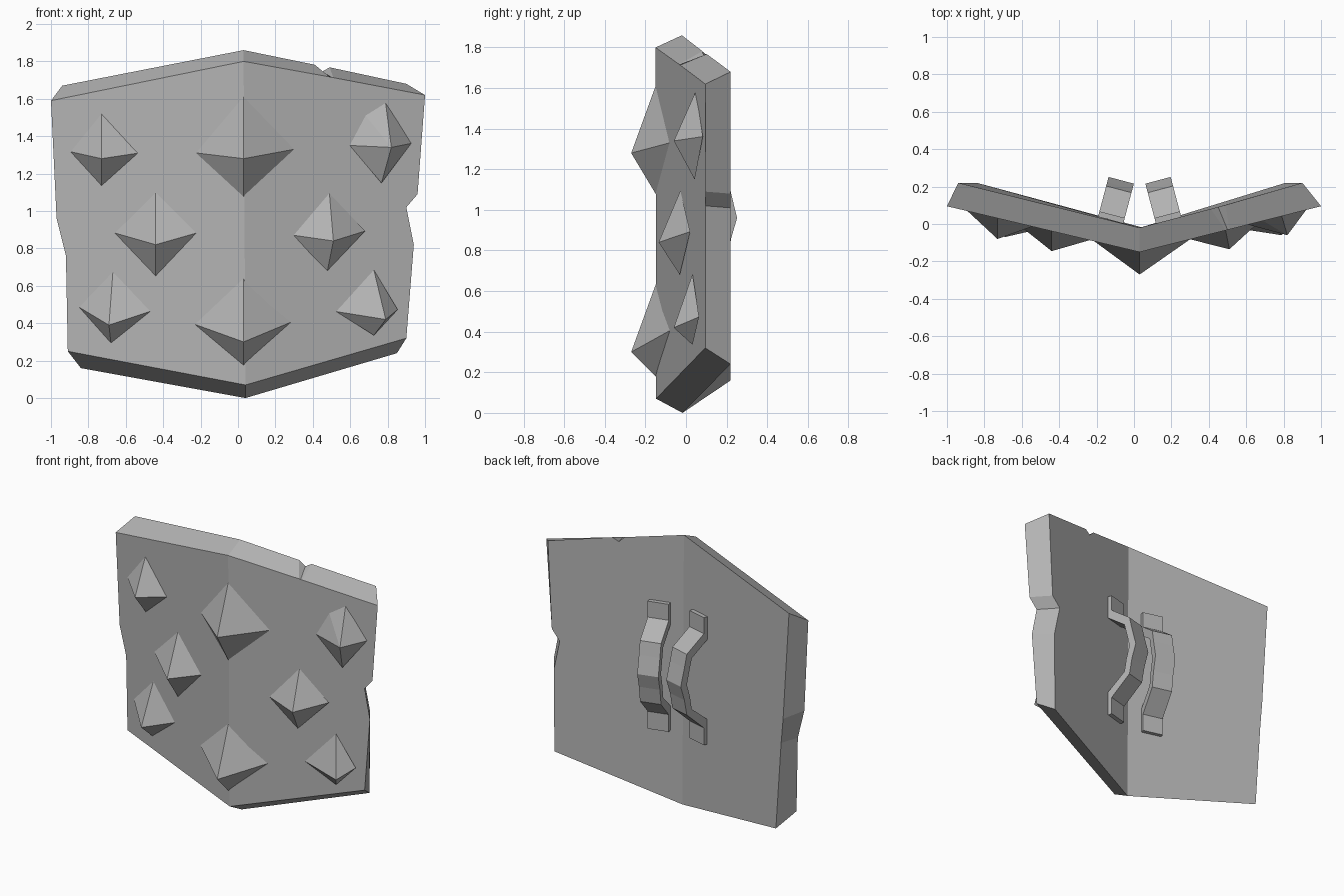
import bpy, bmesh
from mathutils import Vector

cube = bpy.data.objects.get("Cube")
if cube:
    bpy.data.objects.remove(cube, do_unlink=True)

RIDGE = 0.03

# One plain grey for everything
grey = bpy.data.materials.new("stone_grey")
grey.use_nodes = True
colour = (0.45, 0.45, 0.45, 1)
grey.diffuse_color = colour
grey.node_tree.nodes["Principled BSDF"].inputs["Base Color"].default_value = colour


def make(name, verts, faces):
    bm = bmesh.new()
    vs = [bm.verts.new(v) for v in verts]
    for f in faces:
        bm.faces.new([vs[i] for i in f])
    bmesh.ops.recalc_face_normals(bm, faces=bm.faces[:])
    mesh = bpy.data.meshes.new(name)
    bm.to_mesh(mesh)
    bm.free()
    mesh.materials.append(grey)
    obj = bpy.data.objects.new(name, mesh)
    bpy.context.collection.objects.link(obj)
    return obj


def front_y(x):
    return 0.095 if abs(x) > 0.88 else -0.15 + 0.2526 * abs(x - RIDGE)


def back_y(x):
    return 0.22 if abs(x) > 0.75 else -0.02 + 0.265 * abs(x - RIDGE)


# Shield body: matching front and back outlines, clockwise from the top ridge
front = [(RIDGE, 1.80), (0.49, 1.717), (0.50, 1.715), (0.51, 1.713), (1.0, 1.62),
         (0.96, 1.09), (0.90, 1.02), (0.94, 0.82), (0.90, 0.32), (0.04, 0.07),
         (-0.91, 0.25), (-0.92, 0.76), (-0.97, 0.96), (-1.0, 1.59)]
back = [(RIDGE, 1.86), (0.41, 1.782), (0.45, 1.745), (0.49, 1.768), (0.90, 1.68),
        (0.87, 1.08), (0.81, 1.01), (0.855, 0.80), (0.85, 0.24), (0.04, 0.0),
        (-0.84, 0.16), (-0.88, 0.76), (-0.895, 0.93), (-0.94, 1.67)]
n = len(front)
low = 9
verts = [(x, front_y(x), z) for x, z in front] + [(x, back_y(x), z) for x, z in back]
right = list(range(low + 1))
left = list(range(low, n)) + [0]
faces = [right, left, [i + n for i in right], [i + n for i in left]]
faces += [(i, (i + 1) % n, (i + 1) % n + n, i + n) for i in range(n)]
make("shield_body", verts, faces)


# Spikes: pyramids with irregular bases sunk a little into the front
def spike(name, apex, base):
    tip = Vector(apex)
    ring = [tip + (Vector((x, -0.15 + 0.2526 * abs(x - RIDGE), z)) - tip) * 1.06
            for x, z in base]
    k = len(ring)
    make(name, [tip] + ring,
         [(0, i + 1, (i + 1) % k + 1) for i in range(k)] + [range(1, k + 1)])


spike("spike_top_middle", (0.03, -0.27, 1.28),
      [(0.03, 1.61), (-0.22, 1.31), (0.03, 1.08), (0.30, 1.33)])
spike("spike_top_right", (-0.73, -0.08, 1.28),
      [(-0.73, 1.54), (-0.91, 1.32), (-0.73, 1.13), (-0.53, 1.31)])
spike("spike_top_left", (0.82, -0.06, 1.34),
      [(0.79, 1.57), (0.69, 1.50), (0.61, 1.35), (0.77, 1.16), (0.92, 1.36)])
spike("spike_middle_right", (-0.44, -0.145, 0.82),
      [(-0.44, 1.09), (-0.65, 0.88), (-0.44, 0.66), (-0.23, 0.88)])
spike("spike_middle_left", (0.51, -0.135, 0.84),
      [(0.49, 1.08), (0.30, 0.87), (0.48, 0.69), (0.67, 0.89)])
spike("spike_bottom_right", (-0.69, -0.07, 0.39),
      [(-0.67, 0.66), (-0.84, 0.48), (-0.68, 0.30), (-0.48, 0.46)])
spike("spike_bottom_middle", (0.03, -0.27, 0.30),
      [(0.03, 0.63), (-0.22, 0.39), (0.03, 0.18), (0.27, 0.40)])
spike("spike_bottom_left", (0.79, -0.06, 0.42),
      [(0.73, 0.67), (0.54, 0.46), (0.73, 0.34), (0.85, 0.47)])


# Handles: bent bands on the back, (height, distance off the surface)
outer = [(1.38, 0.03), (1.27, 0.03), (1.17, 0.17), (1.08, 0.19), (0.96, 0.22),
         (0.86, 0.19), (0.75, 0.17), (0.62, 0.03), (0.50, 0.03)]
inner = [(1.38, -0.01), (1.23, -0.01), (1.13, 0.13), (1.07, 0.145), (0.96, 0.17),
         (0.87, 0.145), (0.78, 0.13), (0.66, -0.01), (0.50, -0.01)]
for name, side in (("handle_left", 1), ("handle_right", -1)):
    along = Vector((side, 0.265, 0)).normalized()
    off = Vector((-0.265 * side, 1, 0)).normalized()
    root = Vector((RIDGE, -0.02, 0))
    verts = [root + along * u + off * h + Vector((0, 0, z))
             for u in (0.09, 0.23) for z, h in outer + inner]
    m = len(outer)
    w = 2 * m
    faces = [(0, m, m + w, w), (m - 1, w - 1, 2 * w - 1, m - 1 + w)]
    for i in range(m - 1):
        a, b, c, d = i, i + 1, i + 1 + m, i + m
        faces += [(a, b, c, d), (a + w, b + w, c + w, d + w),
                  (a, b, b + w, a + w), (d, c, c + w, d + w)]
    make(name, verts, faces)
